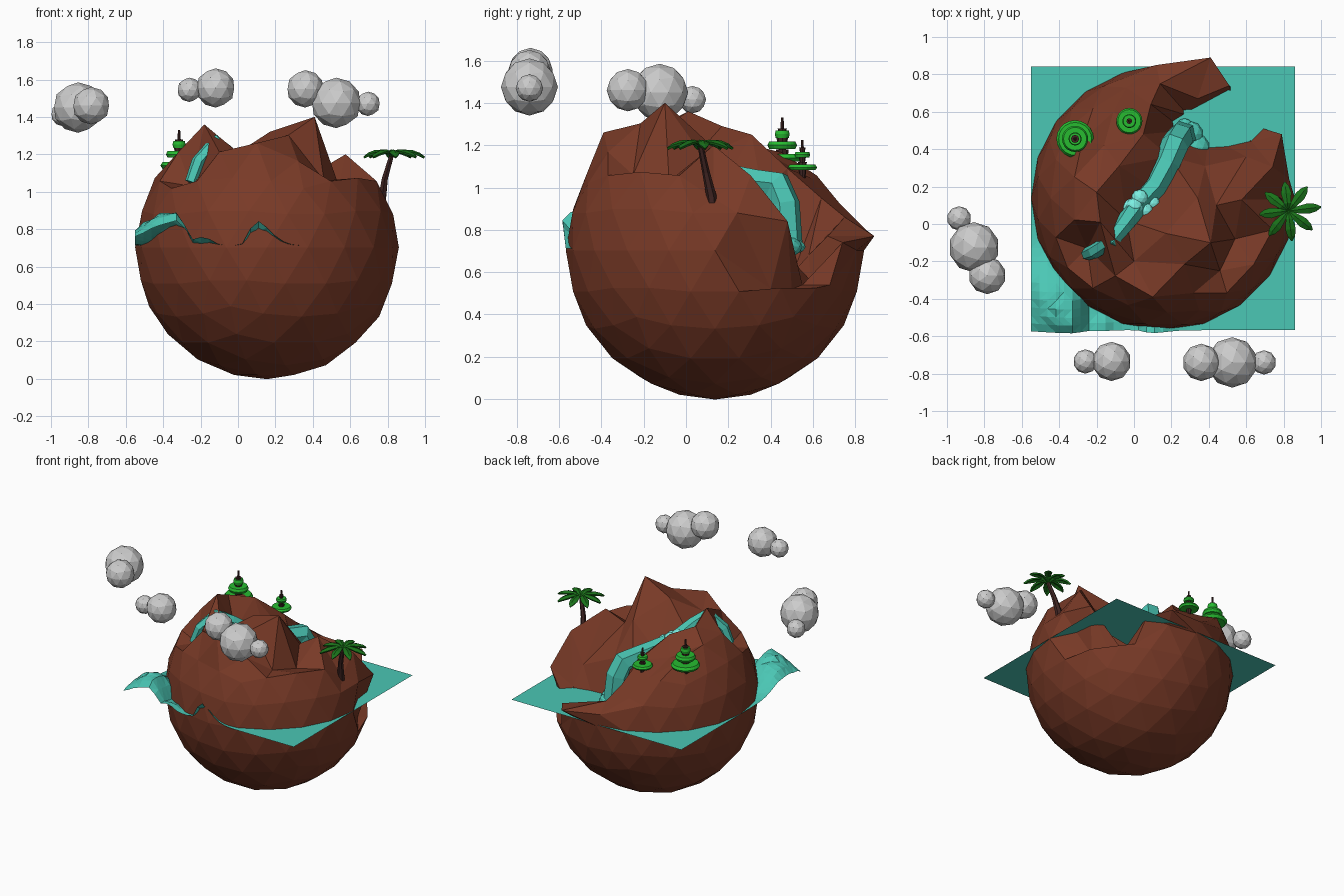
import bpy, bmesh, random
from math import sin, cos, radians, pi, exp
from mathutils import Vector, Matrix

if "Cube" in bpy.data.objects:
    bpy.data.objects.remove(bpy.data.objects["Cube"])

random.seed(4)
CENTRE, R = Vector((0.155, 0.137, 0.703)), 0.705


def material(name, rgb):
    m = bpy.data.materials.new(name)
    m.diffuse_color = (*rgb, 1)
    m.use_nodes = True
    m.node_tree.nodes["Principled BSDF"].inputs["Base Color"].default_value = m.diffuse_color
    return m


EARTH = material("earth", (0.19, 0.042, 0.02))
WATER = material("water", (0.07, 0.57, 0.46))
FOAM = material("foam", (0.2, 0.85, 0.75))
PINE = material("pine_green", (0.02, 0.5, 0.03))
LEAF = material("palm_green", (0.01, 0.17, 0.01))
BARK = material("bark", (0.05, 0.018, 0.016))


def finish(bm, name, mat=None):
    bmesh.ops.recalc_face_normals(bm, faces=bm.faces)
    me = bpy.data.meshes.new(name)
    bm.to_mesh(me)
    bm.free()
    if mat:
        me.materials.append(mat)
    ob = bpy.data.objects.new(name, me)
    bpy.context.collection.objects.link(ob)
    return ob


def balls(name, items, mat=None, squash=1.0):
    bm = bmesh.new()
    for x, y, z, r in items:
        m = Matrix.Translation((x, y, z)) @ Matrix.Diagonal((1, 1, squash, 1))
        bmesh.ops.create_icosphere(bm, subdivisions=2, radius=r, matrix=m)
    return finish(bm, name, mat)


def tube(name, pts, mat, depth=1.0, res=1):
    cu = bpy.data.curves.new(name, 'CURVE')
    cu.dimensions = '3D'
    cu.bevel_depth, cu.bevel_resolution = depth, res
    cu.use_fill_caps = True
    sp = cu.splines.new('POLY')
    sp.points.add(len(pts) - 1)
    for p, (x, y, z, r) in zip(sp.points, pts):
        p.co, p.radius = (x, y, z, 1), r
    cu.materials.append(mat)
    tmp = bpy.data.objects.new(name + "_curve", cu)
    bpy.context.collection.objects.link(tmp)
    dg = bpy.context.evaluated_depsgraph_get()
    me = bpy.data.meshes.new_from_object(tmp.evaluated_get(dg))
    me.polygons.foreach_set("use_smooth", [False] * len(me.polygons))
    bpy.data.objects.remove(tmp)
    ob = bpy.data.objects.new(name, me)
    bpy.context.collection.objects.link(ob)
    return ob


# Planet: icosphere whose upper vertices (ring, azimuth) are pulled to new places
PEAKS = [
    (0, 0, .12, .18, 1.02), (1, 0, .34, .14, 1.18), (1, -72, .17, -.05, 1.32),
    (1, -144, -.04, .02, 1.12), (1, 144, -.08, .31, 1.25), (1, 72, .19, .36, .98),
    (2, 0, .44, .1, 1.12), (2, 36, .38, .31, .95), (2, 72, .27, .5, .58),
    (2, 108, .05, .48, 1.09), (2, 144, -.16, .42, 1.14), (2, 180, -.2, .17, 1.29),
    (2, 216, -.18, .01, 1.36), (2, 252, 0, -.2, 1.21), (2, -36, .41, -.1, 1.4),
    (3, 216, -.25, -.13, 1.03), (3, 264, .1, -.39, 1.26), (3, 0, .575, .13, 1.2),
    (3, -24, .54, -.08, 1.03), (3, -48, .46, -.25, 1.06),
    (3, 96, .09, .64, .95), (3, 120, -.11, .6, 1.04), (4, 108, -.04, .73, .92),
]
COVE = [
    (3, 24, .6, .36, .86), (3, 48, .4, .47, .56), (3, 72, .29, .58, .68),
    (4, 0, .77, .13, .95), (4, 36, .63, .44, .72), (4, 54, .47, .59, .56),
    (4, 72, .34, .67, .77), (4, 90, .14, .75, .86), (5, 99, .12, .85, .8),
    (5, 81, .41, .89, .77), (5, 27, .79, .48, .84), (5, 45, .56, .55, .54),
    (5, 63, .51, .74, .74), (6, 18, .71, .4, .52), (6, 36, .64, .5, .52),
    (6, 54, .56, .68, .54),
]
POLAR = (0, 15.9, 31.7, 47.6, 62, 75, 90)
bm = bmesh.new()
bmesh.ops.create_icosphere(bm, subdivisions=3, radius=R, matrix=Matrix.Translation(CENTRE))
moves = {}
for ring, az, x, y, z in PEAKS + COVE:
    p, a = radians(POLAR[ring]), radians(az)
    src = CENTRE + R * Vector((sin(p) * cos(a), sin(p) * sin(a), cos(p)))
    moves[min(bm.verts, key=lambda v: (v.co - src).length)] = Vector((x, y, z))
for v, co in moves.items():
    v.co = co
finish(bm, "planet", EARTH)

# Sea: square sheet with breakers at the front left (x, y, height, left / right / depth spread)
WAVES = [(-.32, -.47, .18, .16, .035, .13), (-.48, -.32, .06, .08, .08, .1),
         (.09, -.57, .13, .03, .08, .05), (-.18, -.55, .05, .05, .04, .05)]
bm = bmesh.new()
bmesh.ops.create_grid(bm, x_segments=32, y_segments=32, size=R,
                      matrix=Matrix.Translation((CENTRE.x, CENTRE.y, 0.712)))
for v in bm.verts:
    x, y, _ = v.co
    lift = 0
    for a, b, h, sl, sr, sy in WAVES:
        sx = sl if x < a else sr
        lift += h * exp(-((x - a) / sx) ** 2 / 2 - ((y - b) / sy) ** 2 / 2)
    v.co.z += lift * random.uniform(.93, 1.05)
    v.co.y -= lift * .12
bmesh.ops.triangulate(bm, faces=bm.faces)
finish(bm, "sea", WATER)

# River and waterfalls through the gorge
tube("river", [
    (-.25, -.16, 1.05, .035), (-.21, -.145, 1.16, .04), (-.12, -.09, 1.265, .04),
    (-.06, -.01, 1.2, .05), (.02, .1, 1.1, .06), (.11, .2, 1.05, .065),
    (.18, .33, 1.02, .07), (.22, .43, 1.01, .075), (.245, .465, .92, .075),
    (.26, .475, .7, .08)], WATER)
balls("waterfall_foam", [
    (.3, .48, .72, .07), (.33, .41, .71, .075), (.27, .52, .72, .045), (.35, .36, .71, .04)],
    WATER, .7)
balls("river_foam", [
    (0, .09, 1.14, .05), (.06, .07, 1.11, .045), (-.04, .1, 1.13, .04),
    (.1, .11, 1.09, .04), (.03, .14, 1.13, .045)], FOAM, .8)

# Clouds
balls("cloud_right", [(.36, -.74, 1.55, .1), (.525, -.74, 1.475, .135), (.695, -.74, 1.47, .065)])
balls("cloud_middle", [(-.26, -.735, 1.545, .065), (-.12, -.735, 1.555, .105)])
balls("cloud_left", [(-.935, .03, 1.415, .065), (-.855, -.125, 1.45, .135), (-.785, -.275, 1.46, .1)])


# Pines: stacked discs on a tapering trunk
def pine(name, x, y, base, s, tiers):
    bm = bmesh.new()
    for z, r in tiers:
        for r1, r2, dz in ((.88, 1, -.009), (1, .88, .009)):
            bmesh.ops.create_cone(bm, cap_ends=True, segments=20, radius1=r * r1,
                                  radius2=r * r2, depth=.018 * s,
                                  matrix=Matrix.Translation((x, y, base + z + dz * s)))
    finish(bm, name + "_foliage", PINE)
    bm = bmesh.new()
    for z, r, h in ((.03, .03, .14), (.125, .028, .07), (.175, .022, .05), (.22, .016, .06)):
        bmesh.ops.create_cone(bm, cap_ends=True, segments=8, radius1=r * .6 * s,
                              radius2=r * s if z < .2 else .006, depth=h * s,
                              matrix=Matrix.Translation((x, y, base + z * s)))
    finish(bm, name + "_trunk", BARK)


pine("large_pine", -.315, .455, 1.08, 1.0, ((.06, .1), (.12, .07), (.172, .035)))
pine("small_pine", -.025, .55, 1.05, .7, ((.045, .07), (.105, .037)))

# Palm: bent trunk and a crown of drooping blades
tube("palm_trunk", [(.765, .13, .86, .026), (.77, .12, .96, .024), (.785, .095, 1.07, .018),
                    (.82, .07, 1.19, .014)], BARK)
bm = bmesh.new()
STATIONS = ((.0, .006, 0), (.05, .016, .025), (.11, .026, .022), (.15, .018, .008), (.178, .002, -.012))
for i in range(8):
    a = 2 * pi * i / 8 + .12
    out, side = Vector((cos(a), sin(a), 0)), Vector((-sin(a), cos(a), 0))
    k = random.uniform(.8, 1.0)
    rows = []
    for d, w, z in STATIONS:
        c = Vector((.825, .07, 1.195)) + out * d * k + Vector((0, 0, z))
        drop = Vector((0, 0, -w * .4))
        rows.append([bm.verts.new(q) for q in (c - side * w + drop, c, c + side * w + drop)])
    for r0, r1 in zip(rows, rows[1:]):
        for j in (0, 1):
            bm.faces.new((r0[j], r0[j + 1], r1[j + 1], r1[j]))
crown = finish(bm, "palm_leaves", LEAF)
mod = crown.modifiers.new("thickness", 'SOLIDIFY')
mod.thickness, mod.offset = .012, 0
